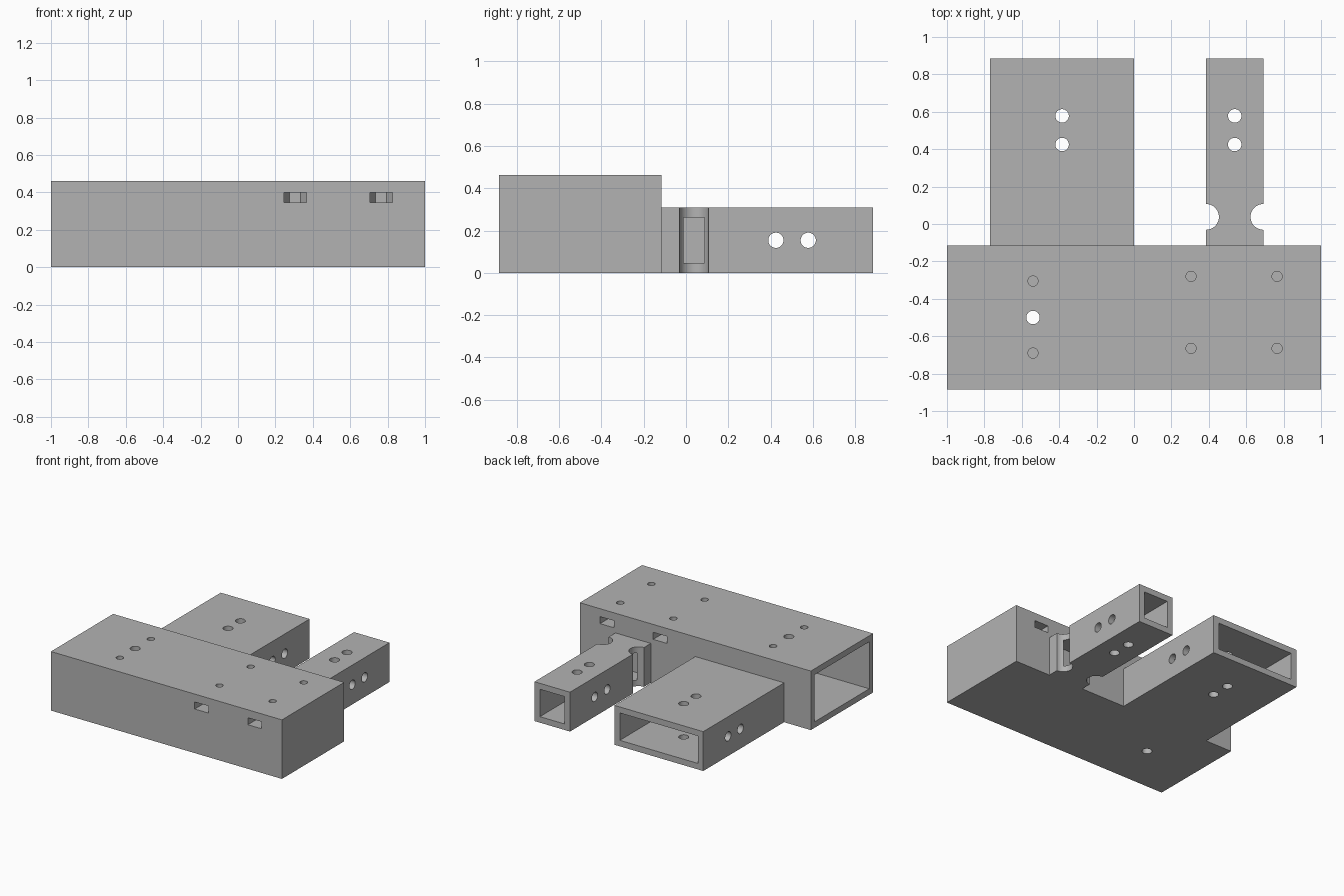
import bpy
import bmesh
from math import pi, cos, sin

cube = bpy.data.objects.get("Cube")
if cube:
    bpy.data.objects.remove(cube, do_unlink=True)

GREY = (0.45, 0.45, 0.45, 1)
mat = bpy.data.materials.new("plain grey")
mat.use_nodes = True
mat.diffuse_color = GREY
mat.node_tree.nodes["Principled BSDF"].inputs["Base Color"].default_value = GREY

# Shared dimensions
WALL = 0.047
JOIN, BACK, FRONT = -0.115, 0.885, -0.885
TUBE_H, BLOCK_H = 0.308, 0.462
BOLT, SCREW, SCALLOP = 0.036, 0.027, 0.069


def prism(name, outline, z0, z1):
    """Extrude a flat xy outline between two heights."""
    bm = bmesh.new()
    base = bm.faces.new([bm.verts.new((x, y, z0)) for x, y in outline])
    top = bmesh.ops.extrude_face_region(bm, geom=[base])["geom"]
    bmesh.ops.translate(bm, vec=(0, 0, z1 - z0),
                        verts=[v for v in top if isinstance(v, bmesh.types.BMVert)])
    bmesh.ops.recalc_face_normals(bm, faces=bm.faces)
    mesh = bpy.data.meshes.new(name)
    bm.to_mesh(mesh)
    bm.free()
    obj = bpy.data.objects.new(name, mesh)
    bpy.context.collection.objects.link(obj)
    return obj


def box(name, x0, x1, y0, y1, z0, z1):
    return prism(name, [(x0, y0), (x1, y0), (x1, y1), (x0, y1)], z0, z1)


def hole(x, y, r, z0, z1):
    ring = [(x + r * cos(i * pi / 24), y + r * sin(i * pi / 24)) for i in range(48)]
    return prism("hole_cutter", ring, z0, z1)


def cross_hole(x0, x1, y, z, r):
    """Round hole running along x."""
    obj = hole(-z, y, r, x0, x1)
    for v in obj.data.vertices:
        a, b, c = v.co
        v.co = (c, b, -a)
    return obj


def nut_slot(x, y, y_out):
    """Straight slot from an outer face ending in half a hexagon."""
    w = 0.06
    tip = y + w * 0.866 * (1 if y > y_out else -1)
    return prism("slot_cutter", [(x - w, y_out), (x + w, y_out), (x + w, y),
                                 (x + w / 2, tip), (x - w / 2, tip), (x - w, y)],
                 0.345, 0.4)


def carve(obj, cutters):
    bpy.ops.object.select_all(action="DESELECT")
    bpy.context.view_layer.objects.active = obj
    obj.select_set(True)
    obj.data.materials.append(mat)
    for cutter in cutters:
        cutter.hide_render = True
        mod = obj.modifiers.new("cut", "BOOLEAN")
        mod.operation, mod.solver, mod.object = "DIFFERENCE", "EXACT", cutter
        bpy.ops.object.modifier_apply(modifier=mod.name)
        bpy.data.objects.remove(cutter, do_unlink=True)
    bpy.ops.object.shade_smooth_by_angle()


# Main block: hollow at its right end, solid with nut slots at the other
cuts = [box("cavity", -1.1, 0, FRONT + WALL, JOIN - WALL, WALL, BLOCK_H - WALL),
        hole(-0.54, -0.5, BOLT, -0.1, 0.6)]
for y in (-0.305, -0.69):
    cuts.append(hole(-0.54, y, SCREW, 0.3, 0.6))
for x in (0.305, 0.765):
    for y, y_out in ((-0.28, JOIN + 0.1), (-0.665, FRONT - 0.1)):
        cuts += [hole(x, y, SCREW, 0.25, 0.6), nut_slot(x, y, y_out)]
carve(box("main_block", -1, 1, FRONT, JOIN, 0, BLOCK_H), cuts)


# Two rear tubes, open at the back, drilled both ways
def tube(name, x0, x1, extra=()):
    mid = (x0 + x1) / 2
    cutters = [box("cavity", x0 + WALL, x1 - WALL, JOIN - 0.1, BACK + 0.1,
                   WALL, TUBE_H - WALL)]
    for y in (0.425, 0.578):
        cutters += [hole(mid, y, BOLT, -0.1, 0.5),
                    cross_hole(x0 - 0.1, x1 + 0.1, y, TUBE_H / 2, BOLT)]
    carve(box(name, x0, x1, JOIN, BACK, 0, TUBE_H), cutters + list(extra))


tube("wide_tube", -0.769, 0)
tube("narrow_tube", 0.385, 0.692,
     [hole(x, 0.038, SCALLOP, -0.1, 0.5) for x in (0.385, 0.692)])
